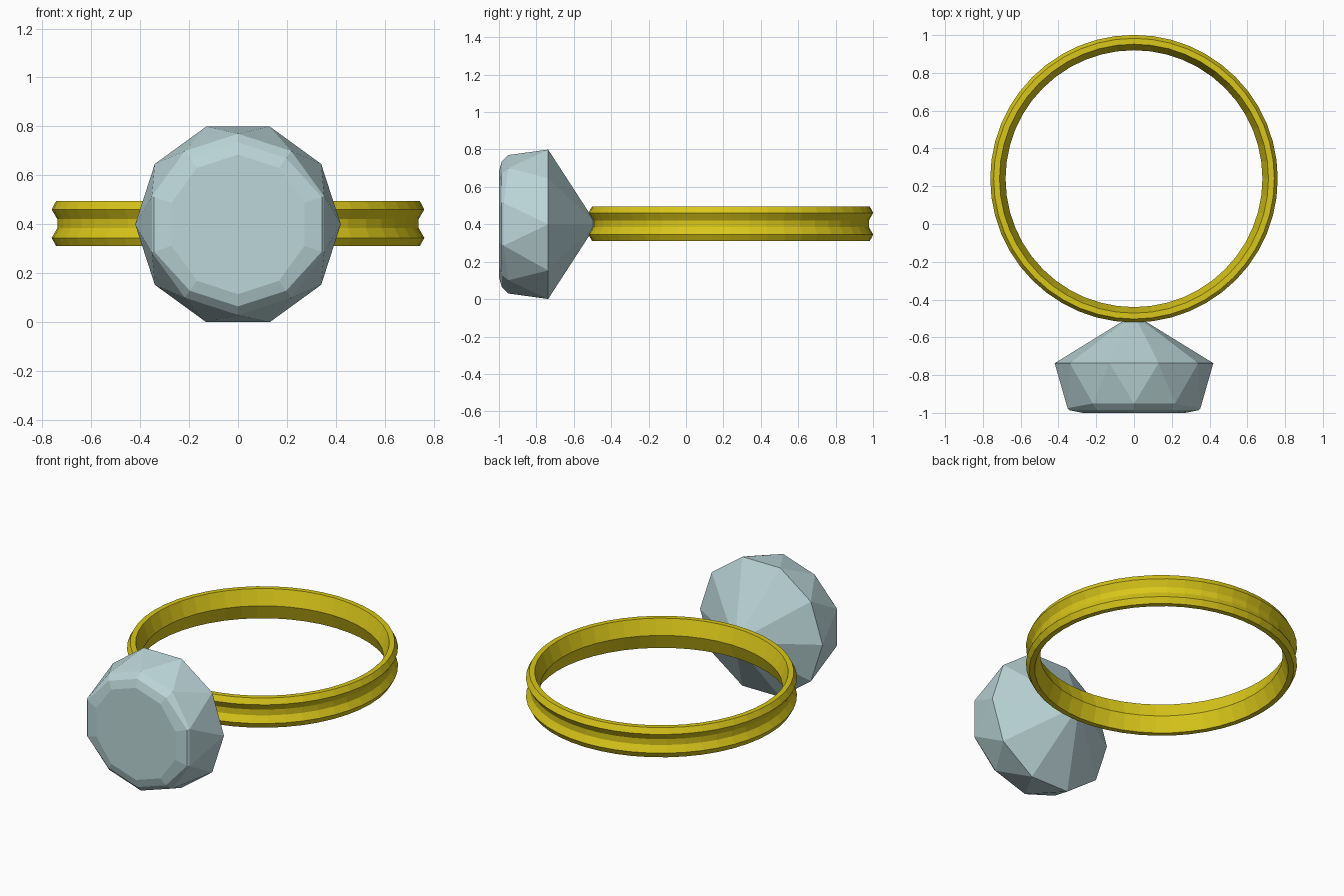
import bpy, bmesh
from math import cos, sin, tau, radians

if "Cube" in bpy.data.objects:
    bpy.data.objects.remove(bpy.data.objects["Cube"])


def material(name, color):
    m = bpy.data.materials.new(name)
    m.diffuse_color = (*color, 1)
    m.use_nodes = True
    m.node_tree.nodes["Principled BSDF"].inputs["Base Color"].default_value = m.diffuse_color
    return m


def finish(bm, name, mat):
    bmesh.ops.recalc_face_normals(bm, faces=bm.faces[:])
    me = bpy.data.meshes.new(name)
    bm.to_mesh(me)
    bm.free()
    me.materials.append(mat)
    ob = bpy.data.objects.new(name, me)
    bpy.context.collection.objects.link(ob)
    return ob


def bridge(bm, a, b):
    n = len(a)
    for i in range(n):
        j = (i + 1) % n
        bm.faces.new((a[i], a[j], b[j], b[i]))


gold = material("gold", (0.70, 0.57, 0.01))
crystal = material("crystal", (0.50, 0.67, 0.69))
MID = 0.403

# Band: grooved closed profile (radius, height from middle) swept round z
half = [(0.68, 0), (0.712, 0.092), (0.743, 0.092), (0.761, 0.058), (0.738, 0.018)]
profile = half + [(r, -h) for r, h in reversed(half[1:])]
SEG = 48
bm = bmesh.new()
loops = []
for i in range(SEG):
    a = tau * i / SEG
    loops.append([bm.verts.new((r * cos(a), 0.24 + r * sin(a), MID + h))
                  for r, h in profile])
for i in range(SEG):
    bridge(bm, loops[i], loops[(i + 1) % SEG])
finish(bm, "ring_band", gold)

# Gem: ten-sided, axis along y, point touching the band
N = 10
CZ = 0.4


def gem_ring(bm, radius, y, offset, side_radius=None, side_y=None):
    verts = []
    for i in range(N):
        a = tau * (i + offset) / N
        side = side_y is not None and abs(cos(a)) > 0.9
        r, yy = (side_radius, side_y) if side else (radius, y)
        verts.append(bm.verts.new((r * cos(a), yy, CZ + r * sin(a))))
    return verts


bm = bmesh.new()
tip = bm.verts.new((0, -0.478, CZ))
girdle = gem_ring(bm, 0.42, -0.737, 0)
crown = gem_ring(bm, 0.37, -0.95, 0.5, 0.37, -0.975)
shoulder = gem_ring(bm, 0.335, -0.985, 0.5, 0.36, -0.986)
table = gem_ring(bm, 0.285, -1.0, 0.5)
for i in range(N):
    j = (i + 1) % N
    bm.faces.new((tip, girdle[i], girdle[j]))          # pavilion
    bm.faces.new((girdle[i], girdle[j], crown[i]))     # crown zigzag
    bm.faces.new((girdle[j], crown[j], crown[i]))
bridge(bm, crown, shoulder)
bridge(bm, shoulder, table)
bm.faces.new(table)
finish(bm, "gemstone", crystal)
